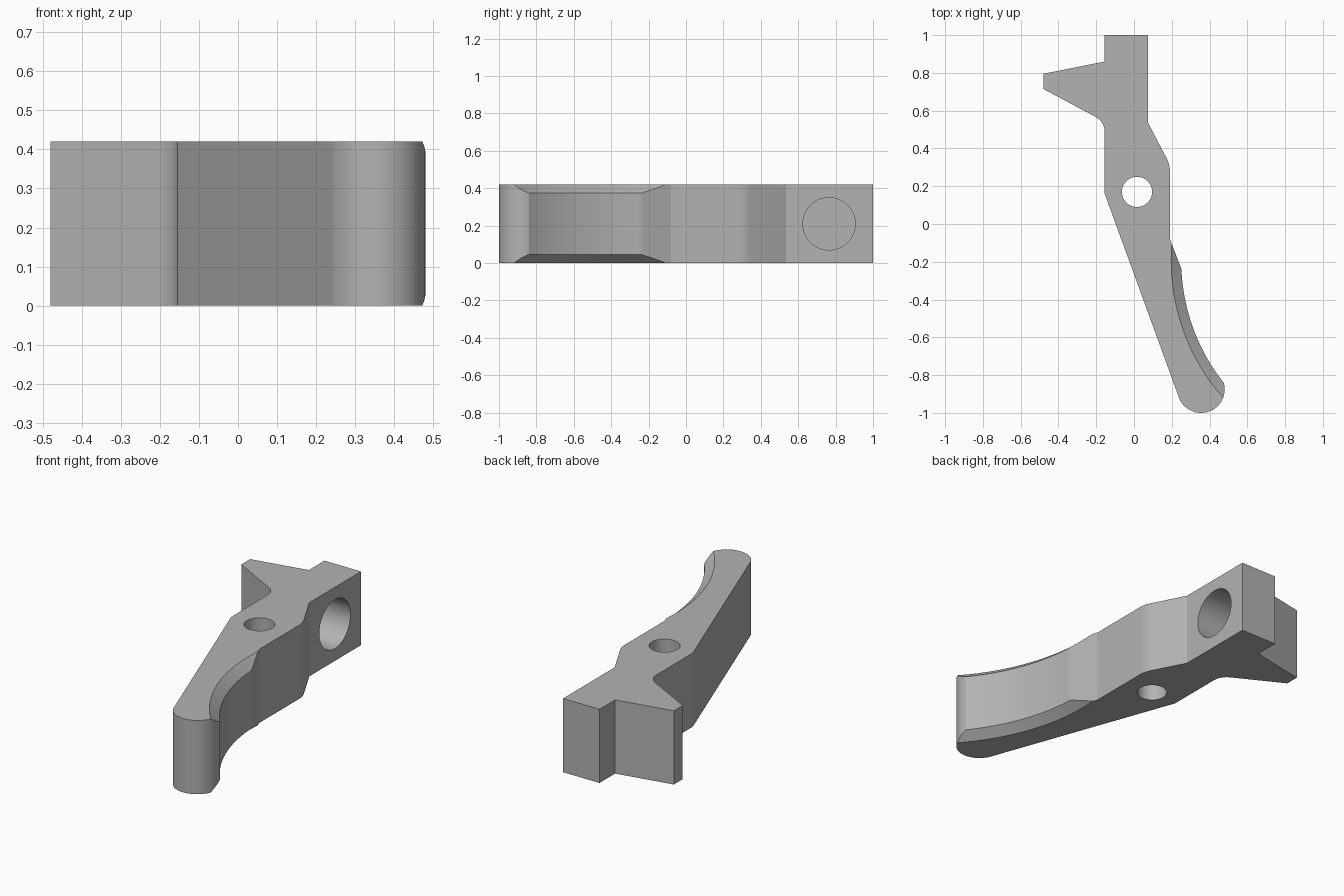
import bpy, bmesh
from math import sin, cos, radians
from mathutils import Vector, Matrix

H = 0.42          # thickness of the plate

if "Cube" in bpy.data.objects:
    bpy.data.objects.remove(bpy.data.objects["Cube"])

grey = bpy.data.materials.new("plain grey")
grey.use_nodes = True
colour = (0.45, 0.45, 0.45, 1)
grey.diffuse_color = colour
grey.node_tree.nodes["Principled BSDF"].inputs["Base Color"].default_value = colour


def make_object(name, bm):
    bmesh.ops.recalc_face_normals(bm, faces=bm.faces)
    mesh = bpy.data.meshes.new(name)
    bm.to_mesh(mesh)
    bm.free()
    mesh.materials.append(grey)
    obj = bpy.data.objects.new(name, mesh)
    bpy.context.collection.objects.link(obj)
    return obj


def arc(cx, cy, r, start, end, steps):
    angles = [radians(start + (end - start) * i / steps) for i in range(steps + 1)]
    return [(cx + r * cos(a), cy + r * sin(a)) for a in angles]


def rounded(a, corner, b, steps=8):
    a, corner, b = Vector(a), Vector(corner), Vector(b)
    ts = [i / steps for i in range(steps + 1)]
    return [tuple(a * (1 - t) ** 2 + corner * 2 * t * (1 - t) + b * t * t) for t in ts]


def drill(name, radius, depth, matrix):
    bm = bmesh.new()
    bmesh.ops.create_cone(bm, cap_ends=True, segments=64, radius1=radius,
                          radius2=radius, depth=depth, matrix=matrix)
    return make_object(name, bm)


# Lever outline: square head, side hook, pivot section and rounded tip
outline = [(0.075, 1), (-0.155, 1), (-0.155, 0.86), (-0.48, 0.795), (-0.48, 0.715)]
outline += rounded((-0.205, 0.568), (-0.155, 0.541), (-0.155, 0.485))
outline += [(-0.155, 0.16)]
outline += arc(0.355, -0.875, 0.125, 199.6, 380, 32)
outline += [(0.252, -0.24), (0.19, -0.08)]
outline += rounded((0.19, 0.28), (0.19, 0.315), (0.175, 0.343), 5)
outline += [(0.075, 0.535)]

bm = bmesh.new()
base = bm.faces.new([bm.verts.new((x, y, 0)) for x, y in outline])
top = bmesh.ops.extrude_face_region(bm, geom=[base])["geom"]
bmesh.ops.translate(bm, vec=(0, 0, H),
                    verts=[v for v in top if isinstance(v, bmesh.types.BMVert)])
lever = make_object("lever", bm)

# Finger curve: large disc whose rims flare to bevel both edges
R, FLARE, BEVEL, OVER = 1.042, 0.053, 0.045, 0.045
profile = [(R + 2 * FLARE, -OVER), (R, BEVEL), (R, H - BEVEL), (R + 2 * FLARE, H + OVER)]
bm = bmesh.new()
rings = [[bm.verts.new((x, y, z)) for x, y in arc(1.292, -0.194, r, 0, 358, 179)]
         for r, z in profile]
for low, high in zip(rings, rings[1:]):
    for i in range(len(low)):
        bm.faces.new((low[i - 1], low[i], high[i], high[i - 1]))
bm.faces.new(rings[0])
bm.faces.new(rings[-1])

# Pivot hole goes right through; the side socket is blind
socket_place = Matrix.Translation((0.075, 0.765, H / 2)) @ Matrix.Rotation(radians(90), 4, "Y")
cutters = [
    make_object("finger_curve_cutter", bm),
    drill("pivot_hole_cutter", 0.08, 1, Matrix.Translation((0.016, 0.17, H / 2))),
    drill("side_socket_cutter", 0.14, 0.42, socket_place),
]

bpy.ops.object.select_all(action="DESELECT")
bpy.context.view_layer.objects.active = lever
lever.select_set(True)
for cutter in cutters:
    cutter.hide_render = True
    mod = lever.modifiers.new(cutter.name, "BOOLEAN")
    mod.operation = "DIFFERENCE"
    mod.solver = "EXACT"
    mod.object = cutter
    bpy.ops.object.modifier_apply(modifier=mod.name)
    bpy.data.objects.remove(cutter)

bpy.ops.object.shade_smooth_by_angle(angle=radians(20))
